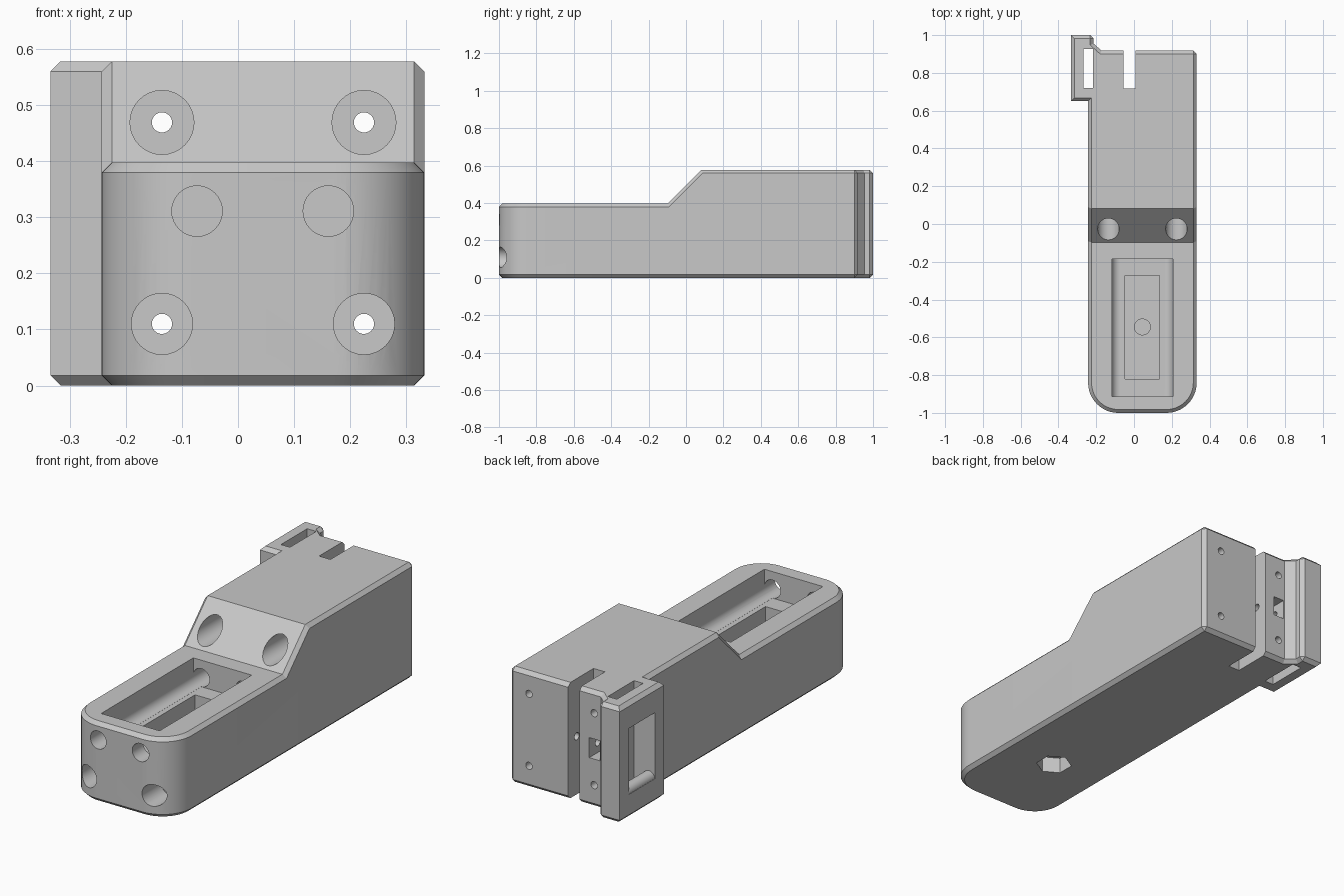
import bpy, bmesh, math
from mathutils import Vector, Matrix

if "Cube" in bpy.data.objects:
    bpy.data.objects.remove(bpy.data.objects["Cube"])

LEFT, RIGHT, BACK = -0.243, 0.332, 0.918
LOW, HIGH, CHAMFER, RADIUS = 0.398, 0.578, 0.018, 0.16
MID = (LEFT + RIGHT) / 2

grey = bpy.data.materials.new("plain_grey")
grey.use_nodes = True
colour = (0.58, 0.58, 0.58, 1)
grey.diffuse_color = colour
grey.node_tree.nodes["Principled BSDF"].inputs["Base Color"].default_value = colour


def add_object(name, bm):
    bm.normal_update()
    mesh = bpy.data.meshes.new(name)
    bm.to_mesh(mesh)
    bm.free()
    mesh.materials.append(grey)
    obj = bpy.data.objects.new(name, mesh)
    bpy.context.collection.objects.link(obj)
    return obj


def box(name, x, y, z):
    bm = bmesh.new()
    bmesh.ops.create_cube(bm, size=1)
    for v in bm.verts:
        v.co = [lo + (c + 0.5) * (hi - lo) for c, (lo, hi) in zip(v.co, (x, y, z))]
    return add_object(name, bm)


def rod(name, start, end, radius, sides=32):
    a, b = Vector(start), Vector(end)
    turn = (b - a).to_track_quat("Z", "Y").to_matrix().to_4x4()
    bm = bmesh.new()
    bmesh.ops.create_cone(bm, cap_ends=True, segments=sides, radius1=radius, radius2=radius,
                          depth=(b - a).length, matrix=Matrix.Translation((a + b) / 2) @ turn)
    return add_object(name, bm)


def apply_boolean(target, tool, operation):
    mod = target.modifiers.new(tool.name, "BOOLEAN")
    mod.operation, mod.solver, mod.object = operation, "EXACT", tool
    graph = bpy.context.evaluated_depsgraph_get()
    result = bpy.data.meshes.new_from_object(target.evaluated_get(graph))
    target.modifiers.clear()
    target.data = result
    bpy.data.objects.remove(tool)


# Plan outline, counter-clockwise: rounded nose, square back, side tab
outline = []
for cx, start in ((LEFT + RADIUS, math.pi), (RIGHT - RADIUS, 1.5 * math.pi)):
    for i in range(13):
        a = start + i * math.pi / 24
        outline.append((cx + RADIUS * math.cos(a), RADIUS - 1 + RADIUS * math.sin(a)))
outline += [(RIGHT, BACK), (-0.172, BACK), (-0.214, 0.955), (-0.214, 1),
            (-0.334, 1), (-0.334, 0.65), (LEFT, 0.65)]

# Prism from the outline
bm = bmesh.new()
lower = [bm.verts.new((x, y, 0)) for x, y in outline]
upper = [bm.verts.new((x, y, HIGH)) for x, y in outline]
bm.faces.new(lower[::-1])
bm.faces.new(upper)
for i in range(len(outline)):
    bm.faces.new((lower[i - 1], lower[i], upper[i], upper[i - 1]))
bm.normal_update()

# Lower the front deck so a ramp joins both heights
for y in (-0.098, 0.082):
    bmesh.ops.bisect_plane(bm, geom=bm.verts[:] + bm.edges[:] + bm.faces[:],
                           plane_co=(0, y, 0), plane_no=(0, 1, 0))
for v in bm.verts:
    if v.co.z > LOW and v.co.y < 0:
        v.co.z = LOW
bm.normal_update()
bmesh.ops.dissolve_limit(bm, angle_limit=0.01, verts=bm.verts[:], edges=bm.edges[:])
bm.normal_update()


# Chamfer the sharp outer edges, except the upright ones on the tab's outer side
def chamfered(edge):
    a, b = (v.co for v in edge.verts)
    tab_upright = a.x < -0.3 and b.x < -0.3 and abs(a.z - b.z) > 0.1
    return edge.is_convex and edge.calc_face_angle() > 0.9 and not tab_upright


bmesh.ops.bevel(bm, geom=[e for e in bm.edges if chamfered(e)], offset=CHAMFER,
                segments=1, affect="EDGES", clamp_overlap=False)
body = add_object("body", bm)

cuts = []
# Open tray with rounded lower sides, and the deeper pocket in its floor
tray_y = (-0.912, -0.185)
rod_z, rod_r = 0.311, 0.045
cuts.append(box("tray_floor", (-0.073, 0.161), tray_y, (rod_z - rod_r - 0.0005, 0.5)))
cuts.append(box("tray_walls", (-0.1175, 0.2055), tray_y, (rod_z, 0.5)))
cuts.append(box("pocket", (-0.047, 0.135), (-0.82, -0.272), (0.14, 0.4)))
for x in (-0.073, 0.161):
    cuts.append(rod("rod_hole", (x, -1.1, rod_z), (x, 0.0, rod_z), rod_r))

# Four long bolt holes with wide front bores
for x in (MID - 0.18, MID + 0.18):
    for z, depth, r in ((0.11, -0.85, 0.0545), (0.469, 0.2, 0.057)):
        cuts.append(rod("bolt_hole", (x, -1.2, z), (x, 1.2, z), 0.018, 24))
        cuts.append(rod("bolt_bore", (x, -1.1, z), (x, depth, z), r))

# Blind hole in the pocket floor and nut recess underneath
cuts.append(rod("centre_hole", (MID, -0.545, 0.09), (MID, -0.545, 0.2), 0.042))
cuts.append(rod("nut_recess", (MID, -0.545, -0.1), (MID, -0.545, 0.08), 0.085, 6))

# Rear slots, tab window, square nut trap and cross hole
cuts.append(box("rear_slot", (-0.055, 0.008), (0.718, 1.1), (-0.1, 0.7)))
cuts.append(box("tab_slot", (-0.267, -0.217), (0.72, 0.927), (-0.1, 0.7)))
cuts.append(box("tab_window", (-0.4, -0.24), (0.722, 0.925), (0.12, 0.45)))
cuts.append(box("nut_trap", (-0.167, -0.108), (0.8, 1.1), (0.24, 0.34)))
cuts.append(rod("cross_hole", (-0.23, 0.85, 0.29), (0.1, 0.85, 0.29), 0.018, 24))

for cut in cuts:
    apply_boolean(body, cut, "DIFFERENCE")

# Rounded sill at the foot of the tab window
sill = rod("window_sill", (-0.3005, 0.712, 0.12), (-0.3005, 0.935, 0.12), 0.032)
apply_boolean(body, sill, "UNION")

bpy.ops.object.select_all(action="DESELECT")
body.select_set(True)
bpy.context.view_layer.objects.active = body
bpy.ops.object.shade_smooth_by_angle(angle=math.radians(25))
